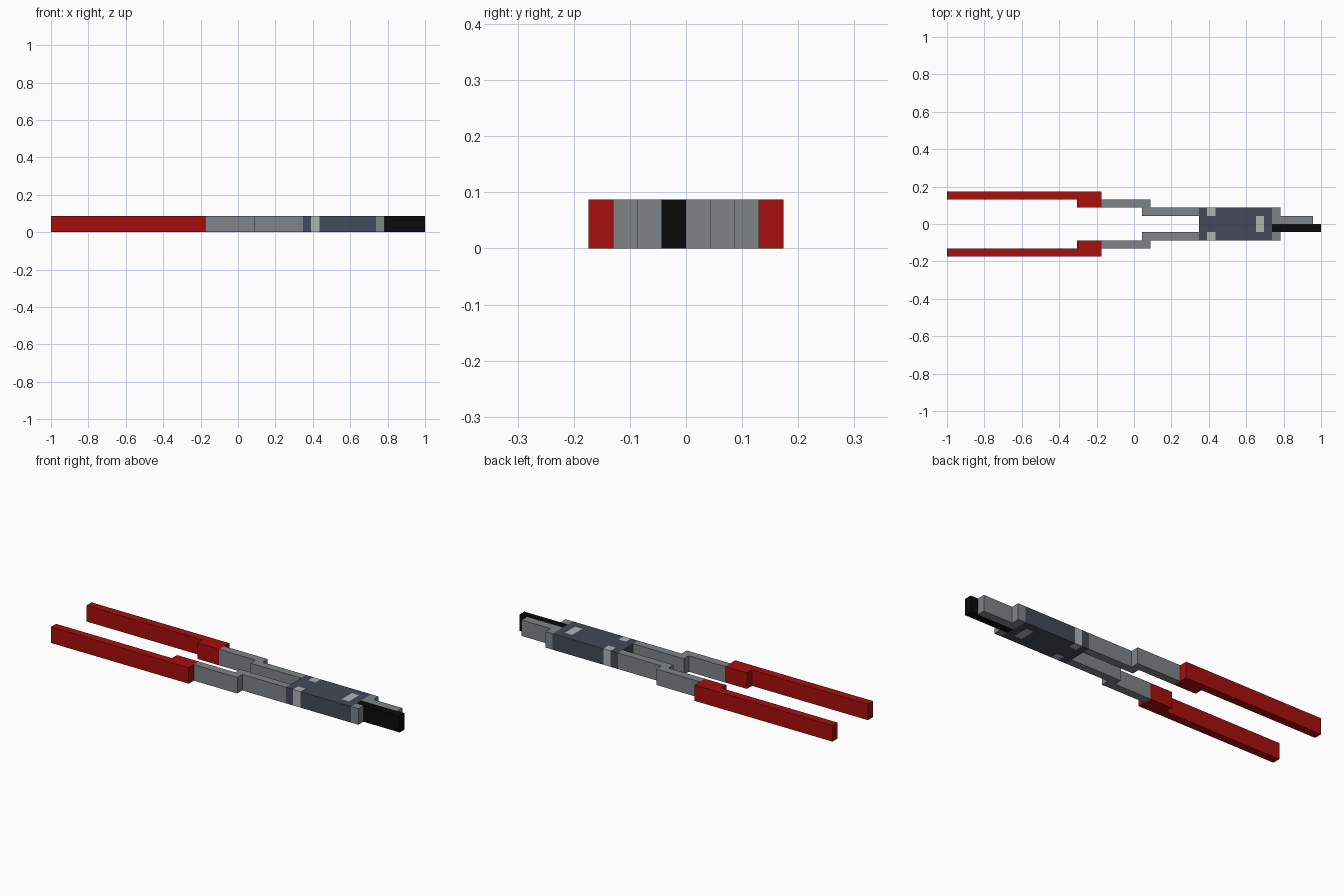
import bpy, bmesh

if "Cube" in bpy.data.objects:
    bpy.data.objects.remove(bpy.data.objects["Cube"])

U = 2 / 46      # one block unit
H = 2 * U       # uniform thickness


def material(name, rgb):
    m = bpy.data.materials.new(name)
    lin = [(c / 255 / 12.92) if c <= 10 else ((c / 255 + 0.055) / 1.055) ** 2.4 for c in rgb]
    m.diffuse_color = (*lin, 1)
    m.use_nodes = True
    m.node_tree.nodes["Principled BSDF"].inputs["Base Color"].default_value = m.diffuse_color
    return m


RED = material("red grip", (168, 14, 14))
GREY = material("steel grey", (126, 132, 135))
SLATE = material("dark slate", (67, 74, 88))
LIGHT = material("light grey", (176, 179, 181))
BLACK = material("black", (10, 10, 10))


def slab(name, outline, mats, cuts_x=(), cuts_y=(), rule=None, side=1):
    """Extrude a plan outline (in block units) to the full thickness."""
    bm = bmesh.new()
    pts = [(x, y * side) for x, y in outline]
    face = bm.faces.new([bm.verts.new((x * U - 1, y * U, 0)) for x, y in pts])
    ext = bmesh.ops.extrude_face_region(bm, geom=[face])
    bmesh.ops.translate(bm, vec=(0, 0, H),
                        verts=[g for g in ext["geom"] if isinstance(g, bmesh.types.BMVert)])
    for axis, cuts in ((0, cuts_x), (1, cuts_y)):
        for c in cuts:
            co, no = [0, 0, 0], [0, 0, 0]
            co[axis] = c * U - (1 if axis == 0 else 0)
            no[axis] = 1
            bmesh.ops.bisect_plane(bm, geom=bm.verts[:] + bm.edges[:] + bm.faces[:],
                                   plane_co=co, plane_no=no)
    bmesh.ops.recalc_face_normals(bm, faces=bm.faces[:])
    if rule:
        for f in bm.faces:
            c = f.calc_center_median()
            f.material_index = rule((c.x + 1) / U, c.y / U)
    me = bpy.data.meshes.new(name)
    bm.to_mesh(me)
    bm.free()
    for m in mats:
        me.materials.append(m)
    ob = bpy.data.objects.new(name, me)
    bpy.context.collection.objects.link(ob)
    return ob


# Grips and stepped arms, mirrored across the long axis
GRIP = [(0, 3), (16, 3), (16, 2), (19, 2), (19, 4), (0, 4)]
ARM = [(19, 2), (24, 2), (24, 1), (31, 1), (31, 2), (25, 2), (25, 3), (19, 3)]
for label, side in (("back", 1), ("front", -1)):
    slab(label + "_grip", GRIP, [RED], side=side)
    slab(label + "_arm", ARM, [GREY], side=side)


# Head with light rivets: two on the edges, one in the middle
def rivet(x, y):
    edge = 32 < x < 33 and abs(y) > 1
    middle = 38 < x < 39 and abs(y) < 1
    return int(edge or middle)


slab("head", [(31, -2), (40, -2), (40, 2), (31, 2)], [SLATE, LIGHT],
     cuts_x=(32, 33, 38, 39), cuts_y=(-1, 1), rule=rivet)

# Jaws
slab("back_jaw", [(40, 0), (45, 0), (45, 1), (41, 1), (41, 2), (40, 2)], [GREY])
slab("front_shoulder", [(40, -2), (41, -2), (41, -1), (40, -1)], [GREY])
slab("front_jaw", [(40, -1), (46, -1), (46, 0), (40, 0)], [BLACK])
